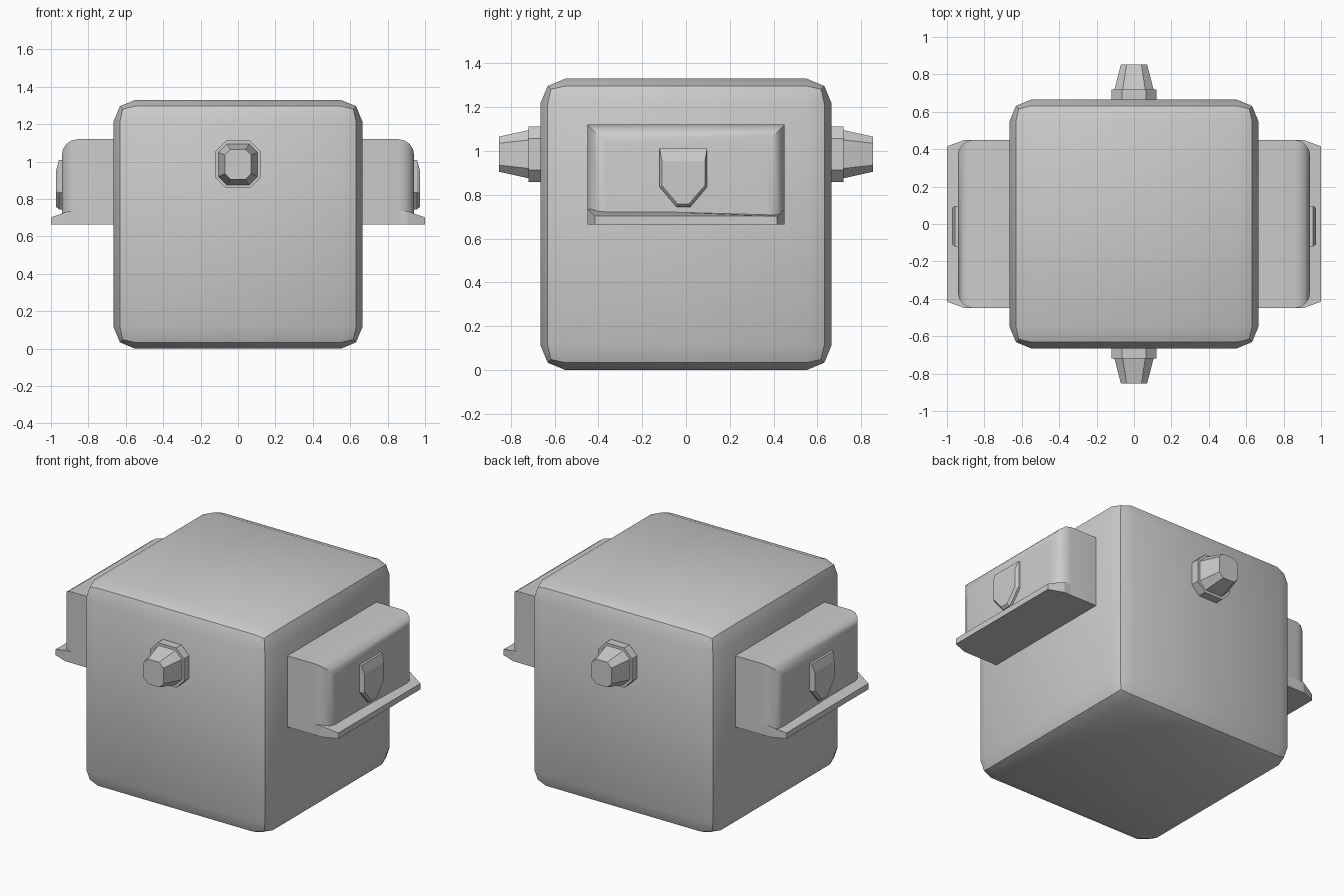
import bpy, bmesh, math

if "Cube" in bpy.data.objects:
    bpy.data.objects.remove(bpy.data.objects["Cube"])


def finish(name, bm, mirror=None, smooth=False):
    bmesh.ops.recalc_face_normals(bm, faces=bm.faces)
    me = bpy.data.meshes.new(name)
    bm.to_mesh(me)
    bm.free()
    ob = bpy.data.objects.new(name, me)
    bpy.context.collection.objects.link(ob)
    if smooth:
        bpy.ops.object.select_all(action='DESELECT')
        ob.select_set(True)
        bpy.context.view_layer.objects.active = ob
        bpy.ops.object.shade_smooth_by_angle(angle=math.radians(35))
    if mirror:
        mod = ob.modifiers.new("mirror", 'MIRROR')
        mod.use_axis = [a == mirror for a in "xyz"]
    return ob


def box(lo, hi):
    bm = bmesh.new()
    bmesh.ops.create_cube(bm, size=1)
    for v in bm.verts:
        v.co = [(a + b) / 2 + c * (b - a) for a, b, c in zip(lo, hi, v.co)]
    return bm


def round_edges(bm, edges, width, segments):
    bmesh.ops.bevel(bm, geom=edges, offset=width, offset_type='OFFSET',
                    segments=segments, profile=0.5, affect='EDGES')


def loft(rings):
    bm = bmesh.new()
    loops = [[bm.verts.new(p) for p in r] for r in rings]
    n = len(loops[0])
    for a, b in zip(loops, loops[1:]):
        for i in range(n):
            j = (i + 1) % n
            bm.faces.new((a[i], a[j], b[j], b[i]))
    bm.faces.new(loops[0])
    bm.faces.new(loops[-1])
    return bm


# Main cube with two-step rounded edges
bm = box((-0.665, -0.665, 0), (0.665, 0.665, 1.33))
round_edges(bm, bm.edges[:], 0.115, 2)
finish("body", bm, smooth=True)


# Octagonal tapered knobs, front and back
def octagon(y, w, h, c):
    pts = [(w, h - c), (w - c, h), (c - w, h), (-w, h - c),
           (-w, c - h), (c - w, -h), (w - c, -h), (w, c - h)]
    return [(x, y, 0.985 + z) for x, z in pts]


finish("knob", loft([octagon(-0.63, 0.12, 0.127, 0.055),
                     octagon(-0.718, 0.12, 0.127, 0.055),
                     octagon(-0.718, 0.105, 0.11, 0.045),
                     octagon(-0.853, 0.07, 0.08, 0.03)]), mirror="y")

# Side housings, rounded on the outer edges
bm = box((0.63, -0.45, 0.665), (0.942, 0.45, 1.12))
outer = [e for e in bm.edges
         if all(v.co.x > 0.9 for v in e.verts) and max(v.co.z for v in e.verts) > 1]
round_edges(bm, outer, 0.085, 4)
finish("side_housing", bm, mirror="x", smooth=True)

# Projecting lips beneath the housings
plan = [(0.63, -0.45, 0.735), (0.905, -0.45, 0.735), (1.0, -0.415, 0.702),
        (1.0, 0.415, 0.702), (0.905, 0.45, 0.735), (0.63, 0.45, 0.735)]
finish("side_lip", loft([[(x, y, 0.665) for x, y, z in plan], plan]), mirror="x")

# Raised shield-shaped plates on the housings
outline = [(-0.12, 1.01), (0.096, 1.01), (0.096, 0.835), (0.02, 0.745),
           (-0.044, 0.745), (-0.12, 0.835)]
face = [(-0.11, 0.955), (0.086, 0.955), (0.086, 0.842), (0.014, 0.758),
        (-0.038, 0.758), (-0.11, 0.842)]
finish("side_plate", loft([[(0.92, y, z) for y, z in outline],
                           [(0.957, y, z) for y, z in outline],
                           [(0.972, y, z) for y, z in face]]), mirror="x")
